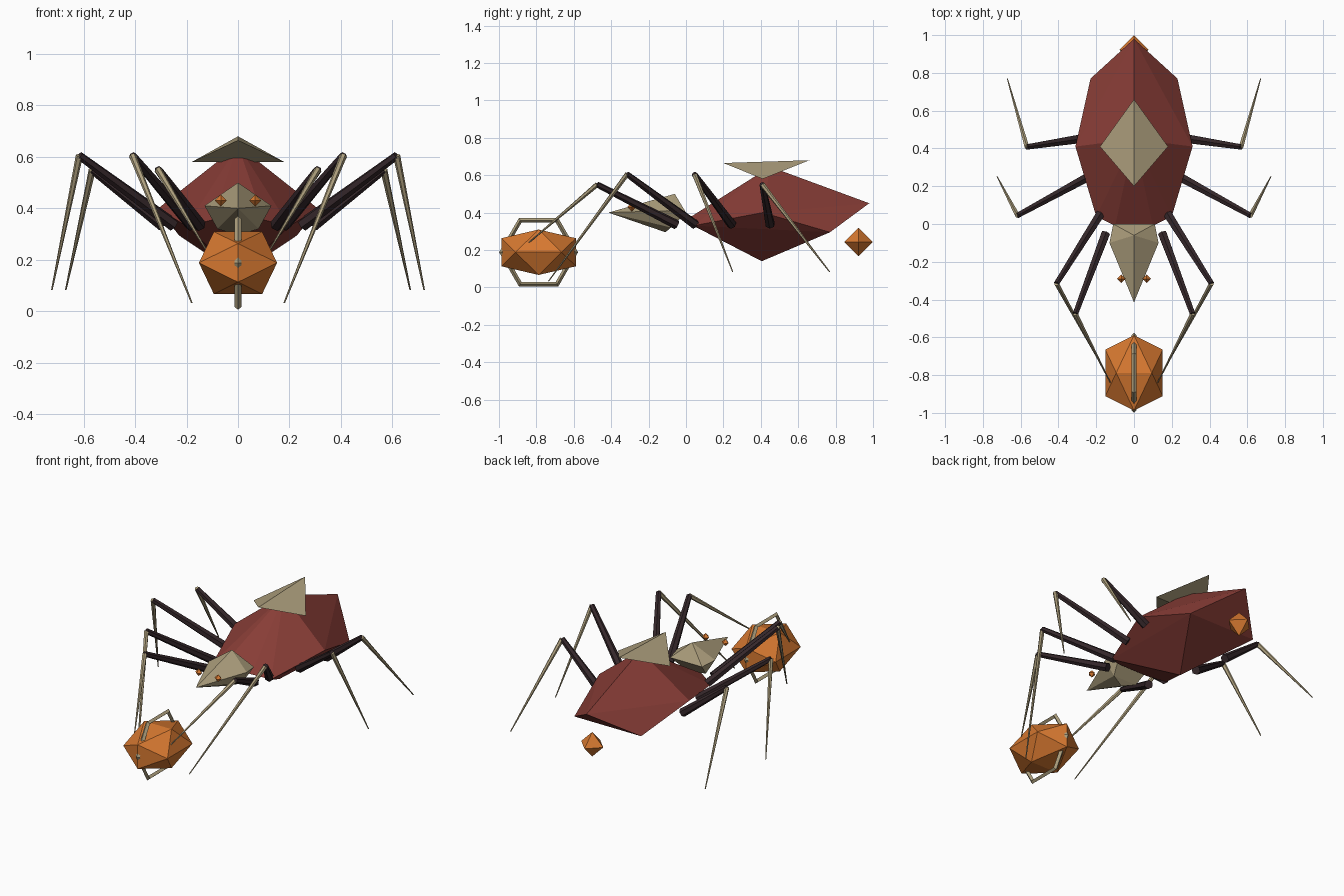
import bpy, bmesh
from math import pi
from mathutils import Matrix, Vector

cube = bpy.data.objects.get("Cube")
if cube:
    bpy.data.objects.remove(cube, do_unlink=True)


def material(name, rgb):
    m = bpy.data.materials.new(name)
    m.use_nodes = True
    m.diffuse_color = (*rgb, 1)
    node = next(n for n in m.node_tree.nodes if n.type == "BSDF_PRINCIPLED")
    node.inputs["Base Color"].default_value = (*rgb, 1)
    return m


RED = material("dark red shell", (0.25, 0.047, 0.038))
TAN = material("pale bone", (0.43, 0.355, 0.21))
ORANGE = material("glowing orange", (0.68, 0.19, 0.03))
DARK = material("dark leg", (0.035, 0.02, 0.023))


def add_object(name, bm, mat):
    bmesh.ops.recalc_face_normals(bm, faces=bm.faces[:])
    mesh = bpy.data.meshes.new(name)
    bm.to_mesh(mesh)
    bm.free()
    mesh.materials.append(mat)
    obj = bpy.data.objects.new(name, mesh)
    bpy.context.collection.objects.link(obj)
    return obj


def hull(name, points, mat):
    """Faceted solid around a few corners; corners off the centre are mirrored."""
    corners = {(s * x, y, z) for x, y, z in points for s in (1, -1)}
    bm = bmesh.new()
    for co in sorted(corners):
        bm.verts.new(co)
    bmesh.ops.remove_doubles(bm, verts=bm.verts[:], dist=1e-5)
    bmesh.ops.convex_hull(bm, input=bm.verts[:])
    return add_object(name, bm, mat)


def gem(name, centre, r, mat):
    """Octahedron."""
    c = Vector(centre)
    bm = bmesh.new()
    for axis in range(3):
        for s in (r, -r):
            p = c.copy()
            p[axis] += s
            bm.verts.new(p)
    bmesh.ops.convex_hull(bm, input=bm.verts[:])
    return add_object(name, bm, mat)


def rod(name, a, b, r1, r2, mat):
    """Tapered six-sided limb segment."""
    a, b = Vector(a), Vector(b)
    d = b - a
    place = Matrix.Translation((a + b) / 2) @ d.to_track_quat("Z", "Y").to_matrix().to_4x4()
    bm = bmesh.new()
    bmesh.ops.create_cone(bm, cap_ends=True, segments=6, radius1=r1, radius2=r2,
                          depth=d.length, matrix=place)
    return add_object(name, bm, mat)


# Abdomen
hull("abdomen", [
    (0, 0.45, 0.645), (0, 0.98, 0.45), (0.23, 0.77, 0.295), (0.31, 0.41, 0.4),
    (0, 0.405, 0.14), (0.2, 0.04, 0.33), (0.1, -0.01, 0.355)], RED)

# Ridged plate floating over the abdomen
hull("back_plate", [
    (0, 0.2, 0.665), (0, 0.66, 0.68), (0.18, 0.41, 0.58)], TAN)

# Head and eyes
hull("head", [
    (0, -0.415, 0.4), (0, -0.06, 0.5), (0.13, -0.1, 0.41), (0.11, 0, 0.4),
    (0.08, -0.08, 0.32), (0, -0.11, 0.295)], TAN)
for side, s in (("left", 1), ("right", -1)):
    gem(side + "_eye", (s * 0.067, -0.29, 0.43), 0.023, ORANGE)

# Crystal hanging behind the abdomen
gem("tail_crystal", (0, 0.922, 0.242), 0.076, ORANGE)

# Legs: hip, knee and tip of each pair, front to back
legs = [
    ((0.15, -0.05, 0.335), (0.31, -0.475, 0.55), (0.125, -0.84, 0.24)),
    ((0.18, 0.05, 0.335), (0.41, -0.315, 0.605), (0.18, -0.735, 0.033)),
    ((0.25, 0.245, 0.335), (0.617, 0.045, 0.605), (0.724, 0.25, 0.083)),
    ((0.29, 0.45, 0.335), (0.567, 0.408, 0.55), (0.67, 0.768, 0.083)),
]
for number, joints in enumerate(legs, 1):
    for side, s in (("left", 1), ("right", -1)):
        hip, knee, tip = [(s * x, y, z) for x, y, z in joints]
        rod(f"{side}_upper_leg_{number}", hip, knee, 0.026, 0.016, DARK)
        rod(f"{side}_lower_leg_{number}", knee, tip, 0.014, 0.003, TAN)

# Orb held in front: a stretched twenty-sided solid
ORB = Vector((0, -0.788, 0.188))
P = (1 + 5 ** 0.5) / 2
stretch = Vector((0.094, 0.123, 0.075))
corners = [(P, t, 0) for t in (1, -1)]
corners += [(0, t * P, u) for t in (1, -1) for u in (1, -1)]
corners += [(1, 0, t * P) for t in (1, -1)]
hull("orb", [ORB + Vector(c) * stretch for c in corners], ORANGE)

# Six-sided ring around the orb
bpy.ops.mesh.primitive_torus_add(major_segments=6, minor_segments=4,
                                 major_radius=0.197, minor_radius=0.014)
ring = bpy.context.object
ring.name = ring.data.name = "orb_ring"
ring.data.transform(Matrix.Translation(ORB) @ Matrix.Rotation(pi / 2, 4, "Y")
                    @ Matrix.Rotation(pi / 2, 4, "Z"))
ring.data.materials.clear()
ring.data.materials.append(TAN)
for poly in ring.data.polygons:
    poly.use_smooth = False
